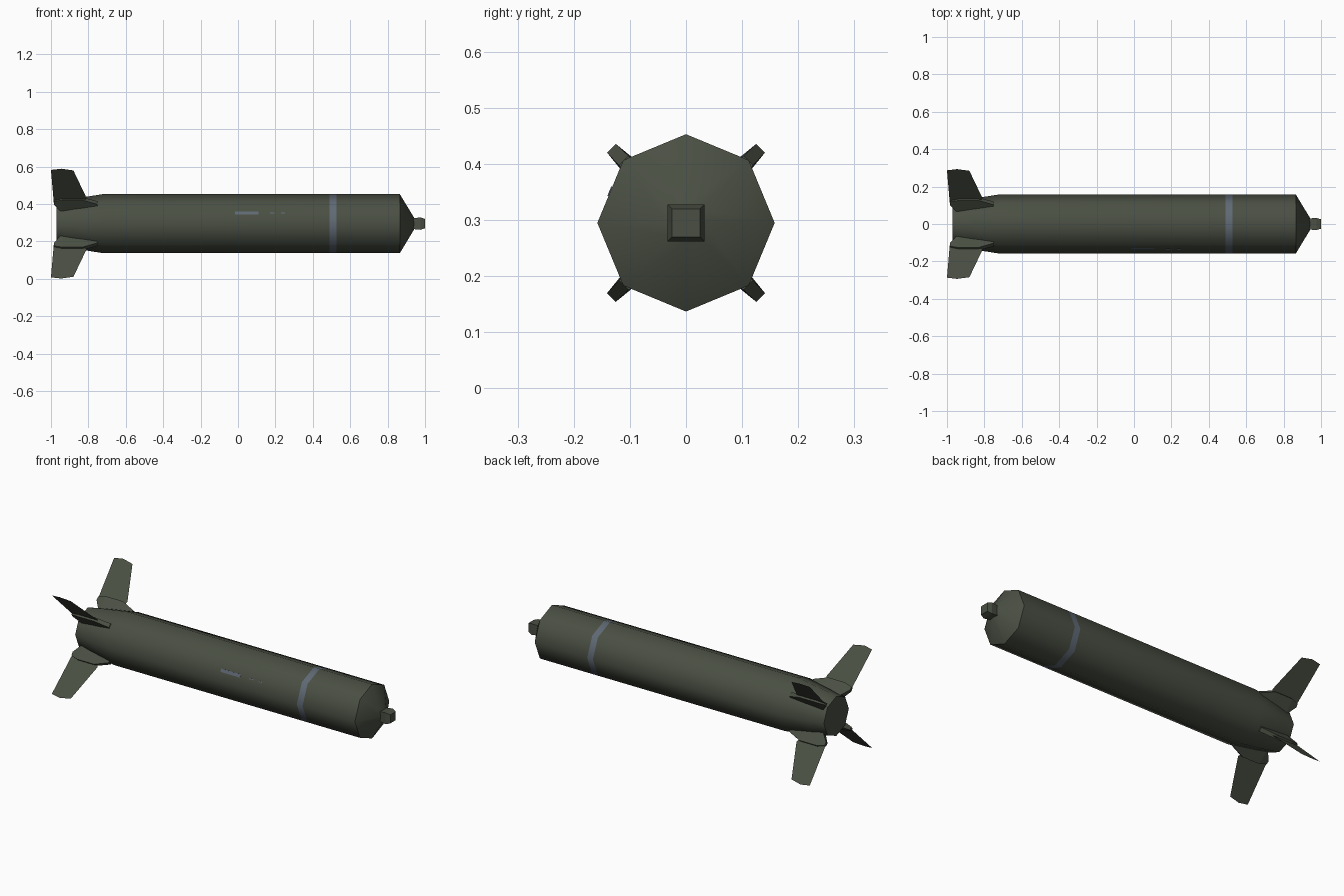
import bpy, bmesh, math
from mathutils import Vector

if "Cube" in bpy.data.objects:
    bpy.data.objects.remove(bpy.data.objects["Cube"])

CZ = 0.295          # height of the long axis


def material(name, rgb):
    m = bpy.data.materials.new(name)
    m.diffuse_color = (*rgb, 1)
    m.use_nodes = True
    m.node_tree.nodes["Principled BSDF"].inputs["Base Color"].default_value = m.diffuse_color
    return m


OLIVE = material("olive green", (0.068, 0.078, 0.056))
GREY = material("blue grey", (0.115, 0.14, 0.175))


def finish(bm, name, mats, angle=None):
    me = bpy.data.meshes.new(name)
    bm.to_mesh(me)
    bm.free()
    ob = bpy.data.objects.new(name, me)
    bpy.context.collection.objects.link(ob)
    for m in mats:
        me.materials.append(m)
    if angle:
        bpy.ops.object.select_all(action='DESELECT')
        ob.select_set(True)
        bpy.context.view_layer.objects.active = ob
        bpy.ops.object.shade_smooth_by_angle(angle=math.radians(angle))
    return ob


def polar(x, r, a, side=0.0):
    """Point at radius r and angle a round the axis, shifted sideways."""
    return Vector((x, r * math.cos(a) - side * math.sin(a),
                   CZ + r * math.sin(a) + side * math.cos(a)))


def skin(bm, rings):
    """Join rings of points with quads and cap both ends."""
    rings = [[bm.verts.new(p) for p in ring] for ring in rings]
    n = len(rings[0])
    for a, b in zip(rings, rings[1:]):
        for i in range(n):
            j = (i + 1) % n
            bm.faces.new((a[i], a[j], b[j], b[i]))
    bm.faces.new(rings[0])
    bm.faces.new(rings[-1])
    bmesh.ops.recalc_face_normals(bm, faces=bm.faces)


def lathe(profile, sides, start=0.0):
    bm = bmesh.new()
    skin(bm, [[polar(x, r, start + math.tau * i / sides) for i in range(sides)]
              for x, r in profile])
    return bm


# eight-sided body with tapered tail, cone nose and a painted band
bm = lathe([(-0.97, 0.115), (-0.88, 0.133), (-0.72, 0.158), (0.49, 0.158),
            (0.527, 0.158), (0.865, 0.158), (0.94, 0.034)], 8)
for f in bm.faces:
    if 0.49 < f.calc_center_median().x < 0.527:
        f.material_index = 1
finish(bm, "body", [OLIVE, GREY], 50)

# square nose cap
q = math.sqrt(2)
finish(lathe([(0.925, 0.028 * q), (0.975, 0.033 * q), (1.0, 0.025 * q)], 4,
             math.pi / 4), "nose_cap", [OLIVE])

# painted dashes on the upper front facet
face_angle = math.radians(157.5)
flat = 0.158 * math.cos(math.pi / 8)
for i, (x0, x1, h) in enumerate([(-0.015, 0.11, 0.009), (0.17, 0.195, 0.003),
                                 (0.23, 0.25, 0.003)]):
    bm = bmesh.new()
    skin(bm, [[polar(x, flat + d, face_angle, s)
               for d, s in ((-0.001, -h), (0.002, -h), (0.002, h), (-0.001, h))]
              for x in (x0, x1)])
    finish(bm, f"dash_mark_{i + 1}", [GREY])

# four diagonal fins: thick root block and a thin plate
# root sections: x, inner radius, outer radius, half width at base and top
ROOT = [(-0.75, 0.135, 0.157, 0.015, 0.012), (-0.83, 0.12, 0.188, 0.018, 0.011),
        (-0.94, 0.1, 0.188, 0.020, 0.011), (-0.985, 0.155, 0.175, 0.010, 0.007)]
PLATE = [(-0.985, 0.16), (-1.0, 0.406), (-0.945, 0.415), (-0.88, 0.402),
         (-0.81, 0.195), (-0.83, 0.16)]
for k in range(4):
    a = math.pi / 4 + k * math.pi / 2
    bm = bmesh.new()
    skin(bm, [[polar(x, ri, a, -wb), polar(x, ro, a, -wt),
               polar(x, ro, a, wt), polar(x, ri, a, wb)]
              for x, ri, ro, wb, wt in ROOT])
    finish(bm, f"fin_root_{k + 1}", [OLIVE])
    bm = bmesh.new()
    bm.faces.new([bm.verts.new(polar(x, r, a)) for x, r in PLATE])
    finish(bm, f"fin_plate_{k + 1}", [OLIVE])
